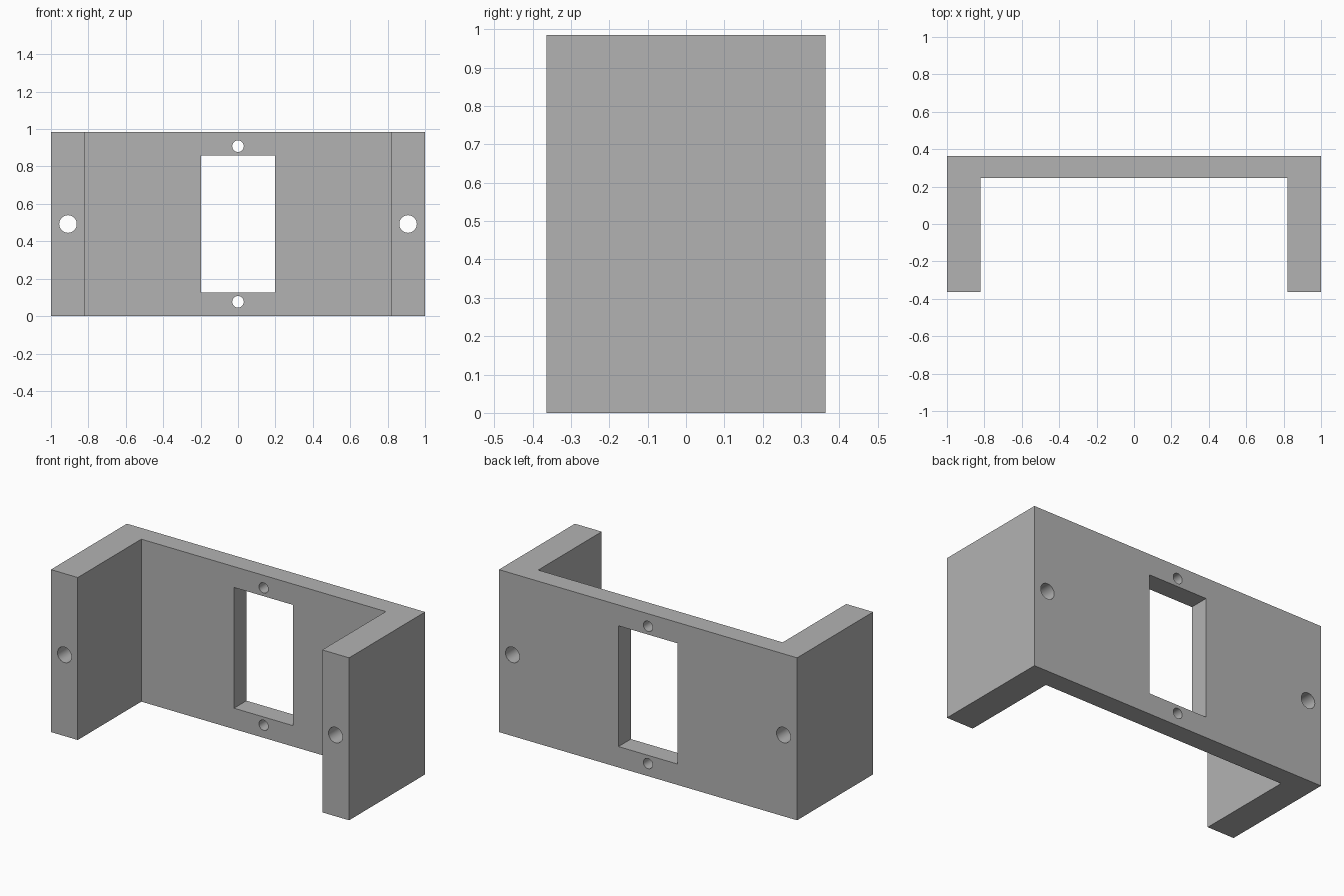
import bpy
import bmesh
import math

cube = bpy.data.objects.get("Cube")
if cube:
    bpy.data.objects.remove(cube, do_unlink=True)

# Overall sizes
HEIGHT, DEPTH = 0.985, 0.364
LEG_INNER, WALL_INNER = 0.82, 0.245
MID = HEIGHT / 2

grey = bpy.data.materials.new("plain grey")
grey.use_nodes = True
colour = (0.45, 0.45, 0.45, 1)
grey.diffuse_color = colour
grey.node_tree.nodes["Principled BSDF"].inputs["Base Color"].default_value = colour


def make_object(name, bm):
    bmesh.ops.recalc_face_normals(bm, faces=bm.faces)
    mesh = bpy.data.meshes.new(name)
    bm.to_mesh(mesh)
    bm.free()
    mesh.materials.append(grey)
    obj = bpy.data.objects.new(name, mesh)
    bpy.context.collection.objects.link(obj)
    return obj


def extrude_profile(name, points, vector):
    bm = bmesh.new()
    face = bm.faces.new([bm.verts.new(p) for p in points])
    result = bmesh.ops.extrude_face_region(bm, geom=[face])
    verts = [v for v in result["geom"] if isinstance(v, bmesh.types.BMVert)]
    bmesh.ops.translate(bm, verts=verts, vec=vector)
    return make_object(name, bm)


def hole_profile(x, z, radius, sides=32):
    angles = [math.tau * i / sides for i in range(sides)]
    return [(x + radius * math.cos(a), -1, z + radius * math.sin(a)) for a in angles]


# U-shaped bracket: back wall with two legs reaching forward
half = [(1, DEPTH), (1, -DEPTH), (LEG_INNER, -DEPTH), (LEG_INNER, WALL_INNER)]
outline = half + [(-x, y) for x, y in reversed(half)]
bracket = extrude_profile("bracket", [(x, y, 0) for x, y in outline], (0, 0, HEIGHT))

# Openings: window, small screw holes above and below it, mounting holes in legs
cuts = {"window_cutter": [(sx * 0.198, -1, MID + sz * 0.366)
                          for sx, sz in ((-1, -1), (1, -1), (1, 1), (-1, 1))]}
for side, sign in (("upper", 1), ("lower", -1)):
    cuts[side + "_screw_cutter"] = hole_profile(0, MID + sign * 0.416, 0.031)
for side, sign in (("left", 1), ("right", -1)):
    cuts[side + "_mount_cutter"] = hole_profile(sign * 0.909, MID, 0.047)

bpy.context.view_layer.objects.active = bracket
for name, points in cuts.items():
    cutter = extrude_profile(name, points, (0, 2, 0))
    mod = bracket.modifiers.new(name, "BOOLEAN")
    mod.operation = "DIFFERENCE"
    mod.solver = "EXACT"
    mod.object = cutter
    bpy.ops.object.modifier_apply(modifier=mod.name)
    bpy.data.objects.remove(cutter, do_unlink=True)

# Smooth hole walls, sharp edges elsewhere
bpy.ops.object.select_all(action="DESELECT")
bracket.select_set(True)
bpy.ops.object.shade_smooth_by_angle(angle=math.radians(30))
